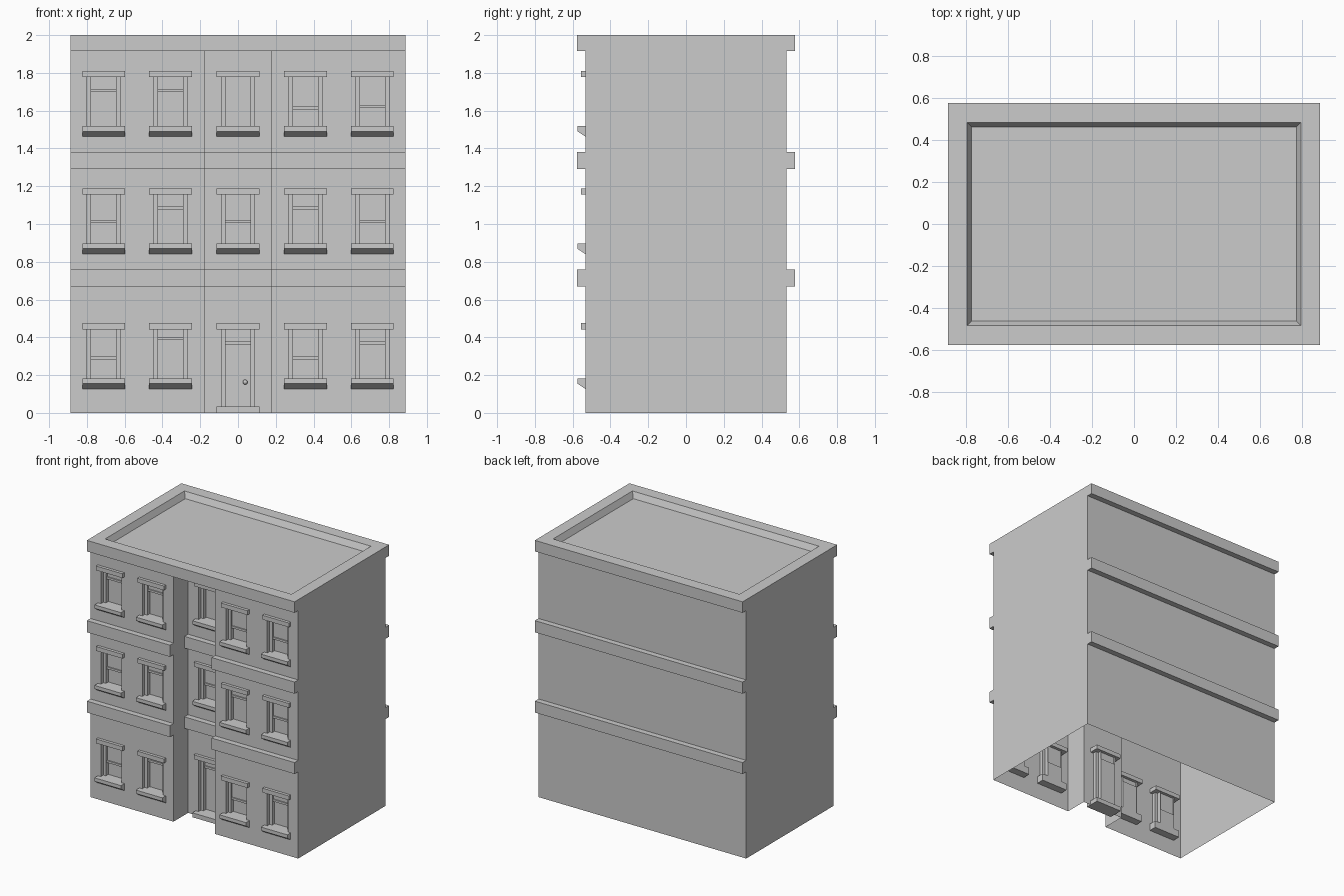
import bpy

if "Cube" in bpy.data.objects:
    bpy.data.objects.remove(bpy.data.objects["Cube"])

W, D, BAND = 0.888, 0.533, 0.577      # half width, half depth, half depth at bands
BAY, RECESS = 0.178, -0.355           # centre bay half width and its wall plane
TOP, EAVE = 2.0, 1.915


def make(name, verts, faces):
    me = bpy.data.meshes.new(name)
    me.from_pydata(verts, [], faces)
    ob = bpy.data.objects.new(name, me)
    bpy.context.collection.objects.link(ob)
    return ob


def box(name, x0, x1, y0, y1, z0, z1):
    v = [(x, y, z) for x in (x0, x1) for y in (y0, y1) for z in (z0, z1)]
    f = [(0, 1, 3, 2), (4, 6, 7, 5), (0, 4, 5, 1), (2, 3, 7, 6), (0, 2, 6, 4), (1, 5, 7, 3)]
    return make(name, v, f)


def extrude_z(name, path, z0, z1):
    # open sheet: plan path drawn upwards
    n = len(path)
    v = [(x, y, z) for z in (z0, z1) for x, y in path]
    return make(name, v, [(i, i + 1, n + i + 1, n + i) for i in range(n - 1)])


def extrude_x(name, profile, x0, x1):
    # closed prism: side profile drawn across
    n = len(profile)
    v = [(x, y, z) for x in (x0, x1) for y, z in profile]
    f = [(i, n + i, n + (i + 1) % n, (i + 1) % n) for i in range(n)]
    return make(name, v, f + [tuple(range(n)), tuple(range(2 * n - 1, n - 1, -1))])


def pierced_wall(name, x0, x1, y, holes):
    # flat wall made of grid cells, leaving out the openings
    xs = sorted({x0, x1} | {h[0] for h in holes} | {h[1] for h in holes})
    zs = sorted({0, EAVE} | {h[2] for h in holes} | {h[3] for h in holes})
    v = [(x, y, z) for z in zs for x in xs]
    n, f = len(xs), []
    for j in range(len(zs) - 1):
        for i in range(n - 1):
            cx, cz = (xs[i] + xs[i + 1]) / 2, (zs[j] + zs[j + 1]) / 2
            if not any(a < cx < b and c < cz < d for a, b, c, d in holes):
                k = j * n + i
                f.append((k, k + 1, k + n + 1, k + n))
    make(name, v, f)


def surround(kind, cx, wy, zb, zt, rail):
    # lintel, jambs and panes for a window or door; zb..zt is the clear opening
    box(kind + "_lintel", cx - .113, cx + .113, wy - .023, wy + .07, zt, zt + .033)
    for s in (-1, 1):
        path = [(cx + s * .088, wy), (cx + s * .088, wy + .03),
                (cx + s * .066, wy + .03), (cx + s * .066, wy + .062)]
        extrude_z(kind + "_jamb", path[::-s], zb, zt)
    split = rail if rail else zt
    extrude_z(kind + "_lower_pane", [(cx - .066, wy + .06), (cx + .066, wy + .06)], zb, split)
    if rail:
        extrude_z(kind + "_upper_pane", [(cx - .066, wy + .047), (cx + .066, wy + .047)], rail, zt)
        box(kind + "_rail", cx - .066, cx + .066, wy + .038, wy + .06, rail - .008, rail + .008)


def window(cx, wy, z, rail):
    surround("window", cx, wy, z + .055, z + .315, rail)
    extrude_x("window_sill", [(wy - .042, z + .055), (wy - .042, z + .028),
                              (wy, z), (wy + .06, z), (wy + .06, z + .055)],
              cx - .113, cx + .113)


# window layout: sill height per floor and sash rail height per window
columns = [-.711, -.357, 0, .357, .711]
floors = [(.127, [.29, .393, None, .29, .37]),
          (.841, [1.014, 1.084, 1.012, 1.084, 1.014]),
          (1.463, [1.708, 1.708, None, 1.615, 1.623])]
holes = {-1: [], 0: [], 1: []}
for level, (z, rails) in enumerate(floors):
    for i, (cx, rail) in enumerate(zip(columns, rails)):
        side = (i > 2) - (i < 2)
        zb = z + .055
        if level == 0 and side == 0:
            zb = .034
        else:
            window(cx, D * -1 if side else RECESS, z, rail)
        holes[side].append((cx - .088, cx + .088, zb, z + .315))

# door with threshold and knob
surround("door", 0, RECESS, .034, .442, .371)
box("door_threshold", -.113, .113, RECESS - .042, RECESS + .07, 0, .034)
bpy.ops.mesh.primitive_uv_sphere_add(segments=16, ring_count=8, radius=.013,
                                     location=(.038, RECESS + .044, .163))
bpy.context.object.name = "door_knob"
bpy.ops.object.shade_smooth()

# walls, open underneath
pierced_wall("left_front_wall", -W, -BAY, -D, holes[-1])
pierced_wall("centre_front_wall", -BAY, BAY, RECESS, holes[0])
pierced_wall("right_front_wall", BAY, W, -D, holes[1])
for s in (-1, 1):
    extrude_z("bay_return_wall", [(s * BAY, -D), (s * BAY, RECESS)][::-s], 0, EAVE)
extrude_z("side_and_back_walls", [(W, -D), (W, D), (-W, D), (-W, -D)], 0, EAVE)

# floor bands on the front wings, recessed bay and back
for z0, z1 in ((.67, .758), (1.29, 1.38)):
    box("left_band", -W, -BAY, -BAND, -D, z0, z1)
    box("right_band", BAY, W, -BAND, -D, z0, z1)
    box("centre_band", -BAY, BAY, RECESS - .044, RECESS, z0, z1)
    box("back_band", -W, W, D, BAND, z0, z1)

# cornice, sloped parapet inside and sunken roof
rings = [(W, BAND, EAVE), (W, BAND, TOP), (.797, .485, TOP), (.775, .463, TOP - .045)]
verts = [(sx * x, sy * y, z) for x, y, z in rings
         for sx, sy in ((-1, -1), (1, -1), (1, 1), (-1, 1))]
faces = [(4 * r + i, 4 * r + (i + 1) % 4, 4 * r + 4 + (i + 1) % 4, 4 * r + 4 + i)
         for r in range(3) for i in range(4)]
make("cornice_and_roof", verts, faces + [(12, 13, 14, 15)])
for x, y0, y1 in ((W, -BAND, -D), (BAY, -D, RECESS), (W, D, BAND)):
    make("cornice_underside", [(-x, y0, EAVE), (-x, y1, EAVE), (x, y1, EAVE), (x, y0, EAVE)],
         [(0, 1, 2, 3)])
